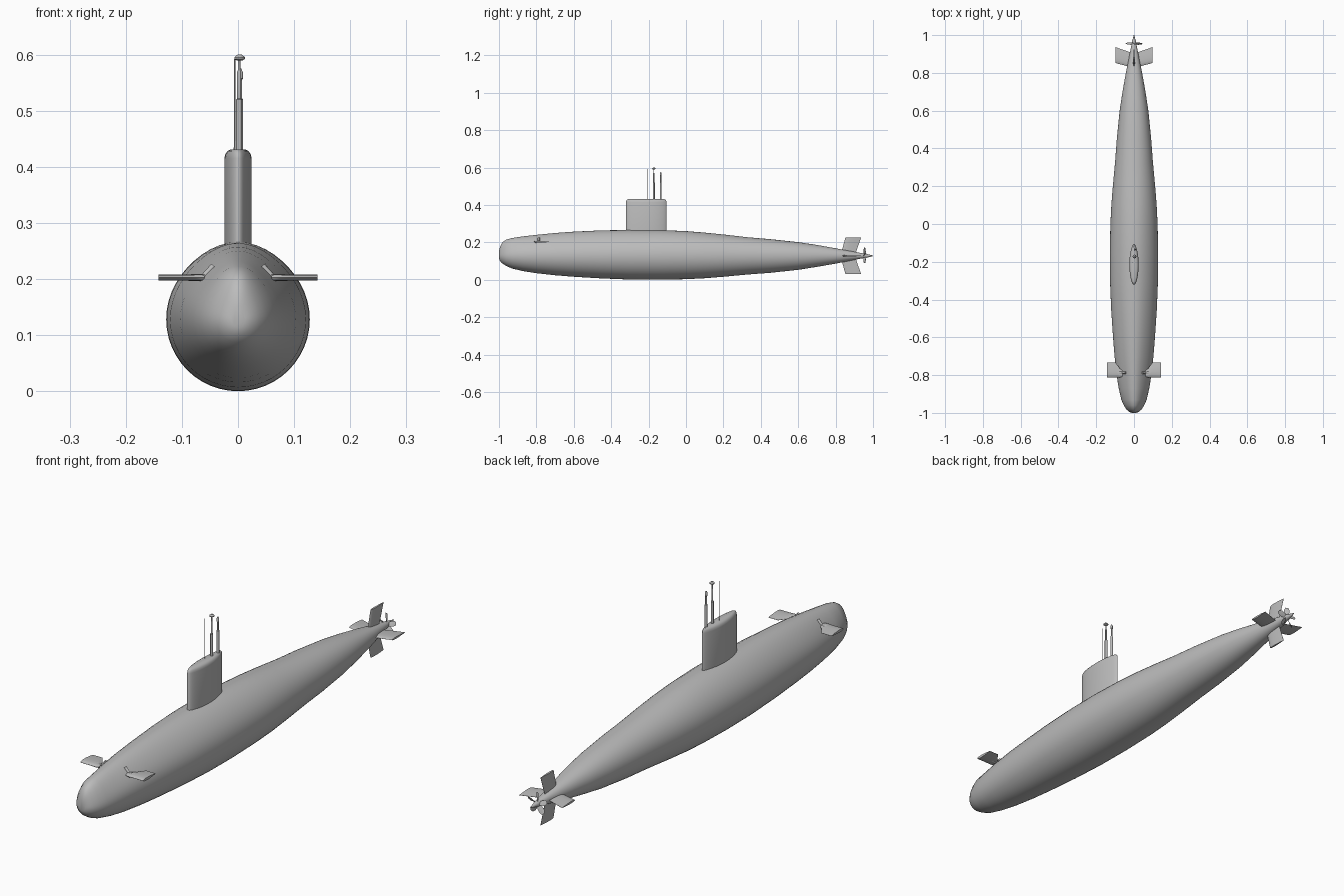
import bpy, bmesh, math
from mathutils import Vector

if "Cube" in bpy.data.objects:
    bpy.data.objects.remove(bpy.data.objects["Cube"])

grey = bpy.data.materials.new("hull grey")
grey.diffuse_color = (0.5, 0.5, 0.5, 1)
grey.use_nodes = True
grey.node_tree.nodes["Principled BSDF"].inputs["Base Color"].default_value = grey.diffuse_color


def loft(name, rings, angle=35):
    """Skin a list of equal-length closed rings and cap both ends."""
    bm = bmesh.new()
    vs = [[bm.verts.new(p) for p in r] for r in rings]
    n = len(rings[0])
    for a, b in zip(vs, vs[1:]):
        for i in range(n):
            j = (i + 1) % n
            bm.faces.new((a[i], a[j], b[j], b[i]))
    bm.faces.new(vs[0])
    bm.faces.new(vs[-1])
    bmesh.ops.recalc_face_normals(bm, faces=bm.faces)
    me = bpy.data.meshes.new(name)
    bm.to_mesh(me)
    bm.free()
    me.materials.append(grey)
    for p in me.polygons:
        p.use_smooth = True
    me.set_sharp_from_angle(angle=math.radians(angle))
    ob = bpy.data.objects.new(name, me)
    bpy.context.collection.objects.link(ob)
    return ob


def rod(name, start, direction, profile, n=12):
    """Turned rod: profile is (distance along, radius)."""
    d = Vector(direction).normalized()
    u = d.orthogonal().normalized()
    v = d.cross(u)
    rings = []
    for h, r in profile:
        rings.append([Vector(start) + d * h + r * (math.cos(t) * u + math.sin(t) * v)
                      for t in (2 * math.pi * i / n for i in range(n))])
    return loft(name, rings)


SECTION = [(0, 0), (.06, .6), (.2, .95), (.4, 1), (.7, .65), (1, .08)]


def fin(name, origin, span_dir, thick_dir, stations):
    """Foil fin: stations are (span, leading y, trailing y, half thickness)."""
    o, s, t = Vector(origin), Vector(span_dir), Vector(thick_dir)
    outline = SECTION + [(c, -h) for c, h in reversed(SECTION[1:])]
    rings = [[o + s * sp + t * (h * ht) + Vector((0, y0 + (y1 - y0) * c, 0))
              for c, h in outline] for sp, y0, y1, ht in stations]
    return loft(name, rings)


# Hull with raised deck casing: y, half width, top, bottom
ZC = .128
stations = [
    (-1, .012, .152, .113), (-.994, .026, .177, .1), (-.982, .040, .2, .087),
    (-.96, .054, .215, .073), (-.93, .067, .223, .06), (-.87, .081, .232, .046),
    (-.8, .092, .24, .035), (-.7, .103, .25, .024), (-.6, .111, .257, .016),
    (-.45, .121, .264, .007), (-.3, .127, .266, .001), (-.15, .128, .266, 0),
    (0, .125, .26, .003), (.1, .12, .252, .008), (.2, .112, .242, .016),
    (.33, .1, .227, .028), (.45, .091, .217, .037), (.6, .076, .201, .053),
    (.7, .061, .186, .069), (.8, .043, .168, .086), (.87, .029, .155, .1),
    (.93, .017, .144, .112), (.97, .009, .137, .119), (1, .0015, .1295, .1265)]
rings = []
N = 48
for y, w, zt, zb in stations:
    ring = []
    for i in range(N):
        t = 2 * math.pi * i / N
        s = math.sin(t)
        if s >= 0:
            k = 1.5 if y < -.9 else 4
            z = ZC + s * (w + (zt - ZC - w) * s ** k)
        else:
            z = ZC + s * (ZC - zb)
        ring.append((w * math.cos(t), y, z))
    rings.append(ring)
loft("hull", rings, 40)

# Sail with rounded top edge
M = 40
rings = []
for z, inset in [(.24, 0), (.415, 0), (.423, .002), (.428, .006), (.431, .012)]:
    ring = []
    for i in range(M):
        t = 2 * math.pi * i / M
        c = math.cos(t)
        half = .0245 * abs(math.sin(t)) ** (1.0 if c < 0 else 1.35)
        half *= 1 - inset / .0245
        ring.append((math.copysign(half, math.sin(t)), -.2125 + (.1085 - inset) * c, z))
    rings.append(ring)
loft("sail", rings, 40)

# Masts on the sail
rod("aerial_mast", (-.006, -.205, .42), (0, 0, 1), [(0, .0016), (.172, .0013)], 8)
rod("search_periscope", (.002, -.172, .42), (0, 0, 1),
    [(0, .0055), (.1, .0055), (.102, .0035), (.15, .0035), (.152, .0022), (.171, .0022)])
rod("periscope_head", (.003, -.172, .589), (0, 0, 1),
    [(0, .004), (.003, .010), (.006, .010), (.011, .004)])
rod("attack_periscope", (.004, -.135, .42), (0, 0, 1),
    [(0, .0055), (.1, .0055), (.102, .0035), (.135, .0035), (.137, .005),
     (.148, .005), (.155, .002)])

# Bow planes with pivot arms, one per side
for side, label in ((1, "right"), (-1, "left")):
    fin("bow_plane_" + label, (0, 0, .2025), (side, 0, 0), (0, 0, 1),
        [(.06, -.808, -.775, .0055), (.075, -.812, -.765, .0055),
         (.098, -.812, -.732, .0055), (.142, -.812, -.732, .0055)])
    rod("bow_plane_arm_" + label, (side * .064, -.787, .2), (-side * .021, 0, .023),
        [(0, .006), (.031, .006)])
    rod("bow_plane_pivot_" + label, (side * .058, -.787, .2025), (side, 0, 0),
        [(0, .007), (.03, .006)])

# Cross-shaped stern fins
for label, d, t in (("stern_plane_right", (1, 0, 0), (0, 0, 1)),
                    ("stern_plane_left", (-1, 0, 0), (0, 0, 1)),
                    ("rudder_upper", (0, 0, 1), (1, 0, 0)),
                    ("rudder_lower", (0, 0, -1), (1, 0, 0))):
    fin(label, (0, 0, ZC), d, t,
        [(.008, .828, .905, .005), (.097, .852, .936, .004)])

# Five-bladed propeller
rod("propeller_hub", (0, .94, ZC), (0, 1, 0), [(0, .013), (.02, .012), (.035, .008)], 16)
for i in range(5):
    a = 2 * math.pi * i / 5 + math.pi / 2
    rad = Vector((math.cos(a), 0, math.sin(a)))
    tan = Vector((-math.sin(a), 0, math.cos(a)))
    rings = []
    for r, half, pitch in [(.006, .006, 50), (.02, .010, 40), (.034, .011, 30), (.045, .006, 24)]:
        p = math.radians(pitch)
        chord = tan * math.cos(p) + Vector((0, math.sin(p), 0))
        nrm = rad.cross(chord)
        o = Vector((0, .955, ZC)) + rad * r
        rings.append([o - chord * half, o + nrm * .001, o + chord * half, o - nrm * .001])
    loft("propeller_blade_%d" % (i + 1), rings)
